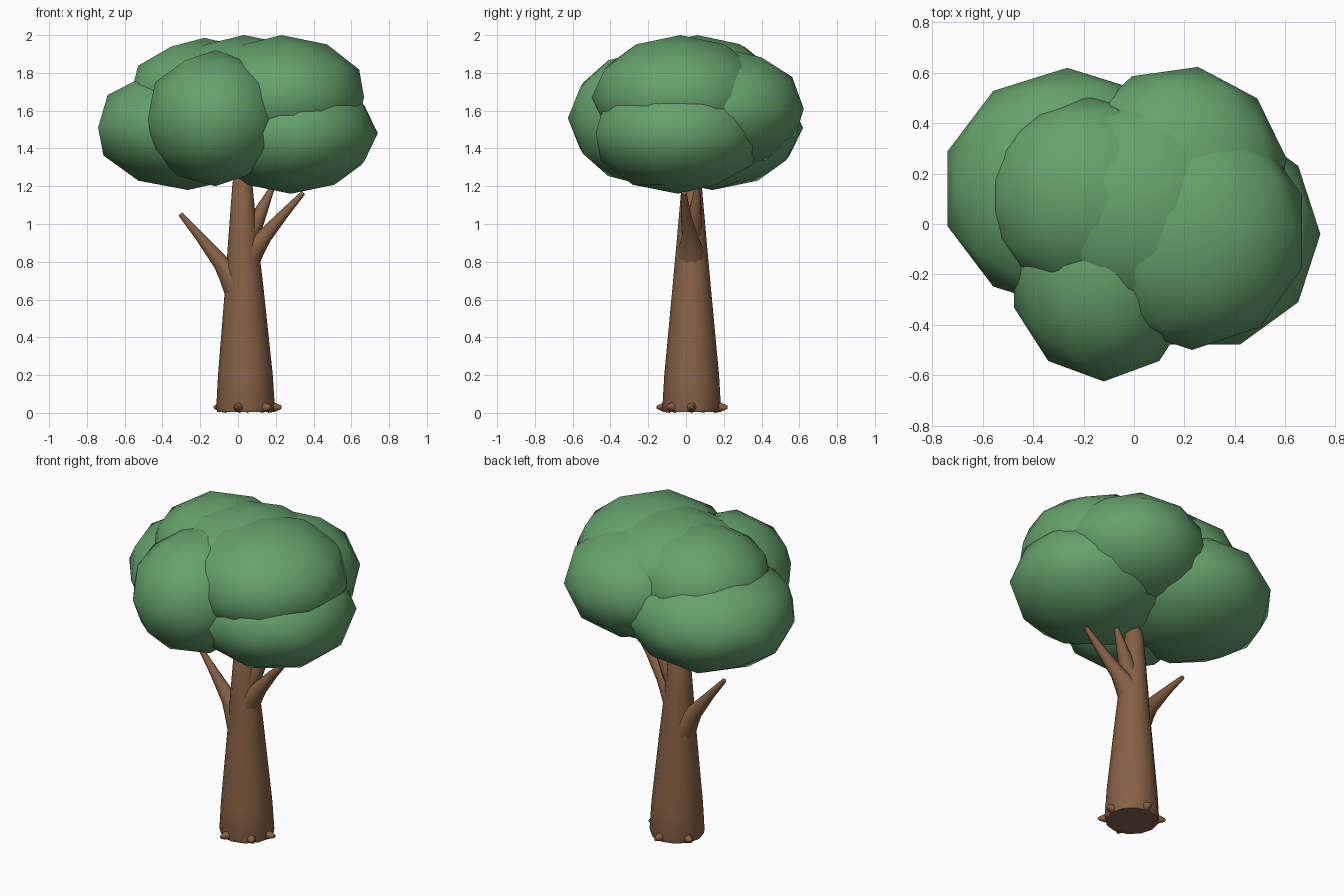
import bpy, math
from mathutils import Vector

if "Cube" in bpy.data.objects:
    bpy.data.objects.remove(bpy.data.objects["Cube"])


def material(name, color):
    m = bpy.data.materials.new(name)
    m.diffuse_color = color
    m.use_nodes = True
    m.node_tree.nodes["Principled BSDF"].inputs["Base Color"].default_value = m.diffuse_color
    return m


bark = material("bark", (0.24, 0.12, 0.06, 1))
leaf = material("leaf", (0.13, 0.36, 0.15, 1))


def tube(name, points, resolution=3):
    """Tapered round limb through (x, y, z, radius) points."""
    cu = bpy.data.curves.new(name, 'CURVE')
    cu.dimensions = '3D'
    cu.bevel_depth = 1.0
    cu.bevel_resolution = resolution
    cu.use_fill_caps = True
    sp = cu.splines.new('POLY')
    sp.points.add(len(points) - 1)
    for p, (x, y, z, r) in zip(sp.points, points):
        p.co = (x, y, z, 1)
        p.radius = r
    ob = bpy.data.objects.new(name, cu)
    bpy.context.collection.objects.link(ob)
    bpy.ops.object.select_all(action='DESELECT')
    ob.select_set(True)
    bpy.context.view_layer.objects.active = ob
    bpy.ops.object.convert(target='MESH')
    ob = bpy.context.object
    ob.data.materials.clear()
    ob.data.materials.append(bark)
    bpy.ops.object.shade_smooth_by_angle(angle=math.radians(50))
    return ob


def blob(name, center, radii, turn=0):
    """Low-poly, smooth shaded clump of leaves."""
    bpy.ops.mesh.primitive_ico_sphere_add(subdivisions=2, radius=1, location=center,
                                          rotation=(0, 0, math.radians(turn)))
    ob = bpy.context.object
    ob.name = name
    ob.scale = radii
    ob.data.materials.append(leaf)
    bpy.ops.object.shade_smooth()


# Trunk
tube("trunk", [(0.04, 0.03, 0.005, 0.15), (0.04, 0.03, 0.03, 0.155), (0.039, 0.03, 0.2, 0.145),
               (0.033, 0.03, 0.66, 0.102), (0.027, 0.03, 0.9, 0.08),
               (0.023, 0.03, 1.22, 0.052), (0.023, 0.03, 1.25, 0.036)], 4)

# Branches, flared where they leave the trunk
tube("left_branch", [(0.0, 0.03, 0.67, 0.085), (-0.05, 0.035, 0.745, 0.062),
                     (-0.09, 0.04, 0.795, 0.045),
                     (-0.2, 0.05, 0.93, 0.026), (-0.305, 0.06, 1.052, 0.013)])
tube("right_branch", [(0.03, 0.03, 0.80, 0.085), (0.09, 0.025, 0.88, 0.062), (0.14, 0.02, 0.935, 0.042),
                      (0.24, 0.0, 1.05, 0.027), (0.345, -0.01, 1.165, 0.013)])
tube("small_branch", [(0.05, 0.03, 0.93, 0.055), (0.09, 0.04, 1.0, 0.045),
                      (0.13, 0.05, 1.085, 0.032), (0.18, 0.06, 1.19, 0.014)])

# Root nubs around the base
for i, angle in enumerate((0, 85, 150, 255, 315)):
    d = Vector((math.cos(math.radians(angle)), math.sin(math.radians(angle)), 0))
    c = Vector((0.04, 0.03, 0.03))
    rows = [(*(c + d * k), r) for k, r in ((0.12, 0.03), (0.155, 0.024), (0.19, 0.009))]
    tube(f"root_{i + 1}", rows, 2)

# Leaf clumps
blob("left_foliage", (-0.265, 0.14, 1.51), (0.50, 0.48, 0.33))
blob("front_foliage", (-0.12, -0.20, 1.56), (0.375, 0.425, 0.36))
blob("lower_right_foliage", (0.28, -0.04, 1.48), (0.46, 0.46, 0.32), 18)
blob("upper_right_foliage", (0.23, -0.03, 1.67), (0.46, 0.47, 0.33))
blob("back_right_foliage", (0.18, 0.20, 1.61), (0.43, 0.43, 0.32), -10)
blob("upper_left_foliage", (-0.18, 0.11, 1.675), (0.41, 0.40, 0.31))
blob("top_foliage", (0.03, 0.06, 1.68), (0.46, 0.45, 0.32))
